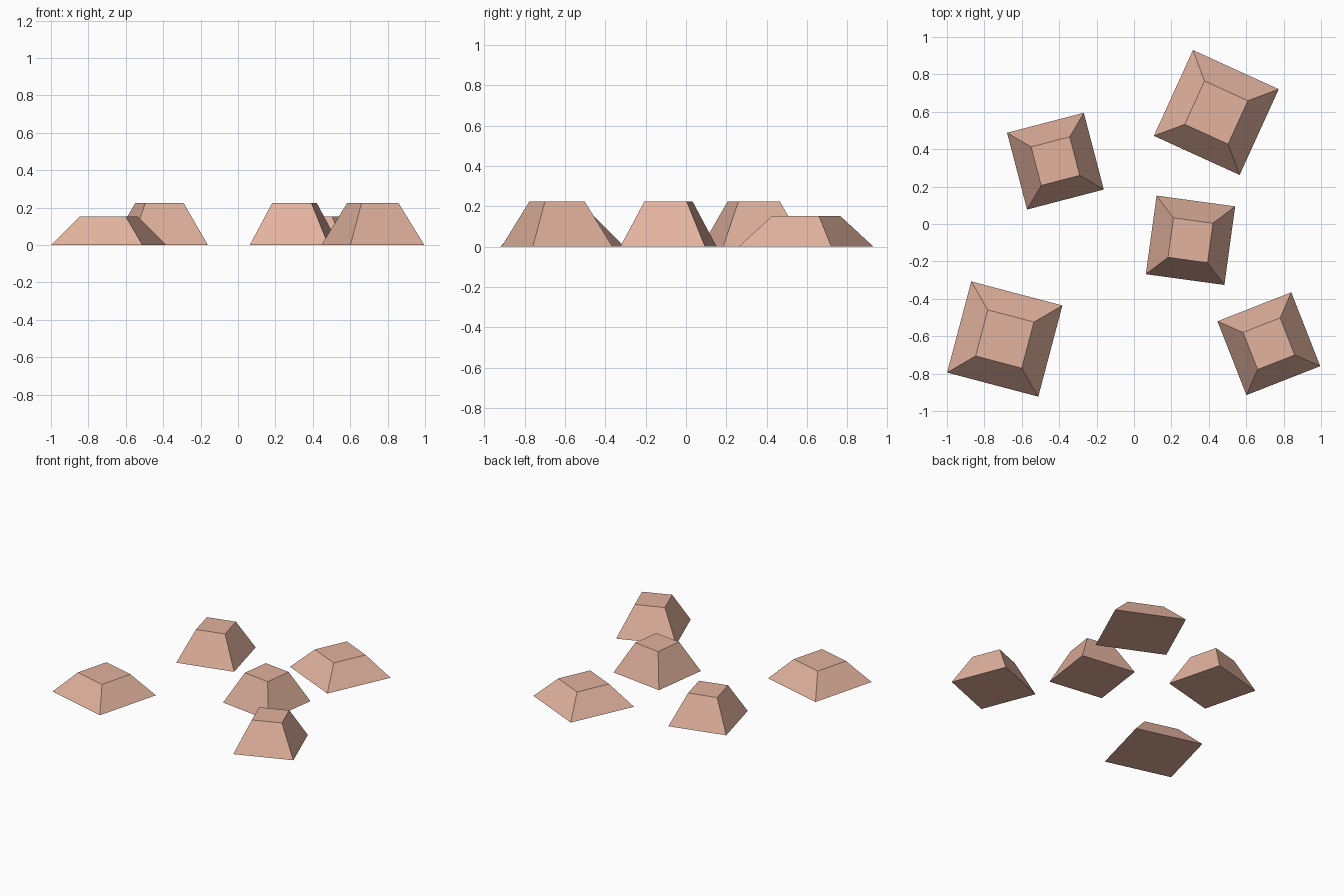
import bpy, bmesh, math

if "Cube" in bpy.data.objects:
    bpy.data.objects.remove(bpy.data.objects["Cube"])

clay = bpy.data.materials.new("pinkish clay")
clay.diffuse_color = (0.76, 0.445, 0.342, 1)
clay.use_nodes = True
clay.node_tree.nodes["Principled BSDF"].inputs["Base Color"].default_value = clay.diffuse_color


def make_block(name, x, y, angle, base, top, height):
    """Closed square frustum standing on the ground, turned about z."""
    bm = bmesh.new()
    bmesh.ops.create_cube(bm, size=1)
    for v in bm.verts:
        upper = v.co.z > 0
        width = top if upper else base
        v.co.x *= width
        v.co.y *= width
        v.co.z = height if upper else 0
    mesh = bpy.data.meshes.new(name)
    bm.to_mesh(mesh)
    bm.free()
    mesh.materials.append(clay)
    obj = bpy.data.objects.new(name, mesh)
    obj.location = (x, y, 0)
    obj.rotation_euler.z = math.radians(angle)
    bpy.context.collection.objects.link(obj)


# Wide, low blocks
for name, x, y, angle in [("wide_block_left", -0.691, -0.615, -14.8),
                          ("wide_block_back", 0.44, 0.596, -24.5)]:
    make_block(name, x, y, angle, 0.504, 0.255, 0.152)

# Narrow, tall blocks
for name, x, y, angle in [("tall_block_back", -0.42, 0.336, 14.6),
                          ("tall_block_middle", 0.302, -0.087, -7.8),
                          ("tall_block_right", 0.721, -0.64, 21.4)]:
    make_block(name, x, y, angle, 0.424, 0.213, 0.223)
